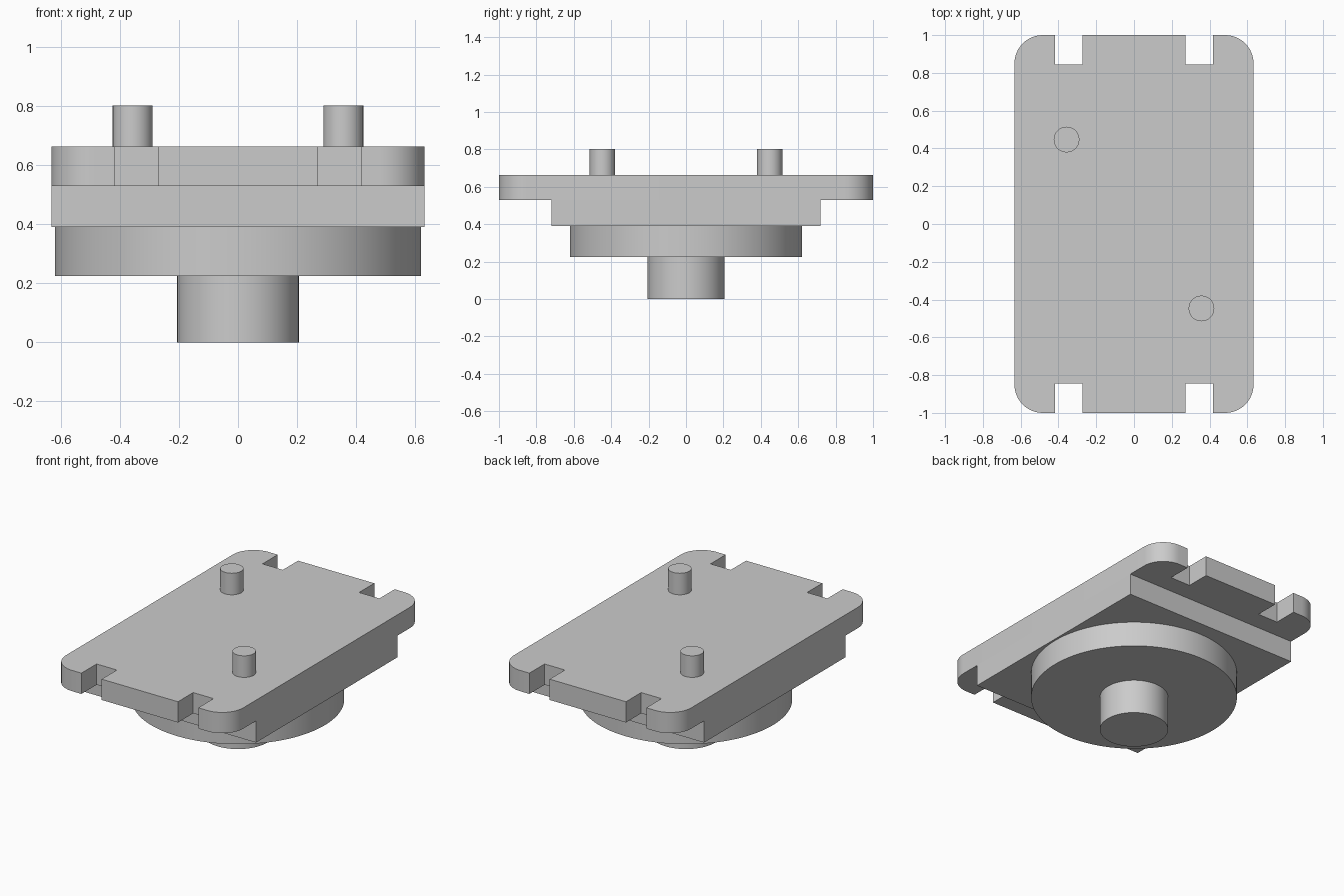
import bpy
import bmesh
from math import sin, cos, pi, radians

cube = bpy.data.objects.get("Cube")
if cube:
    bpy.data.objects.remove(cube, do_unlink=True)

GREY = (0.6, 0.6, 0.6, 1)
grey = bpy.data.materials.new("plain grey")
grey.use_nodes = True
grey.diffuse_color = GREY
grey.node_tree.nodes["Principled BSDF"].inputs["Base Color"].default_value = GREY


def extrude_outline(name, outline, z0, z1):
    """Solid prism from a closed outline, smooth only on the curved walls."""
    bm = bmesh.new()
    base = bm.faces.new([bm.verts.new((x, y, z0)) for x, y in outline])
    top = bmesh.ops.extrude_face_region(bm, geom=[base], use_keep_orig=True)
    moved = [g for g in top["geom"] if isinstance(g, bmesh.types.BMVert)]
    bmesh.ops.translate(bm, verts=moved, vec=(0, 0, z1 - z0))
    bmesh.ops.recalc_face_normals(bm, faces=bm.faces)
    mesh = bpy.data.meshes.new(name)
    bm.to_mesh(mesh)
    bm.free()
    mesh.materials.append(grey)
    obj = bpy.data.objects.new(name, mesh)
    bpy.context.collection.objects.link(obj)
    bpy.ops.object.select_all(action="DESELECT")
    obj.select_set(True)
    bpy.context.view_layer.objects.active = obj
    bpy.ops.object.shade_smooth_by_angle(angle=radians(30))
    return obj


def circle(x, y, r, n):
    return [(x + r * cos(2 * pi * i / n), y + r * sin(2 * pi * i / n)) for i in range(n)]


HALF_X, HALF_Y, CORNER = 0.633, 1.0, 0.15

# Top plate: a quarter outline with one slot and a rounded corner, mirrored twice
quarter = [(0.272, HALF_Y), (0.272, 0.845), (0.417, 0.845), (0.417, HALF_Y)]
for i in range(13):
    a = pi / 2 * (1 - i / 12)
    quarter.append((HALF_X - CORNER + CORNER * cos(a), HALF_Y - CORNER + CORNER * sin(a)))
right_side = quarter + [(x, -y) for x, y in reversed(quarter)]
outline = right_side + [(-x, y) for x, y in reversed(right_side)]
extrude_outline("top_plate", outline, 0.53, 0.664)

# Block under the plate
block = [(-HALF_X, -0.72), (HALF_X, -0.72), (HALF_X, 0.72), (-HALF_X, 0.72)]
extrude_outline("middle_block", block, 0.39, 0.53)

# Round flange and the boss beneath it
extrude_outline("round_flange", circle(0, 0, 0.621, 96), 0.225, 0.39)
extrude_outline("bottom_boss", circle(0, 0, 0.206, 64), 0, 0.225)

# Two locating pegs on opposite corners
for name, side in (("left_peg", 1), ("right_peg", -1)):
    extrude_outline(name, circle(0.357 * side, -0.447 * side, 0.068, 32), 0.664, 0.803)
